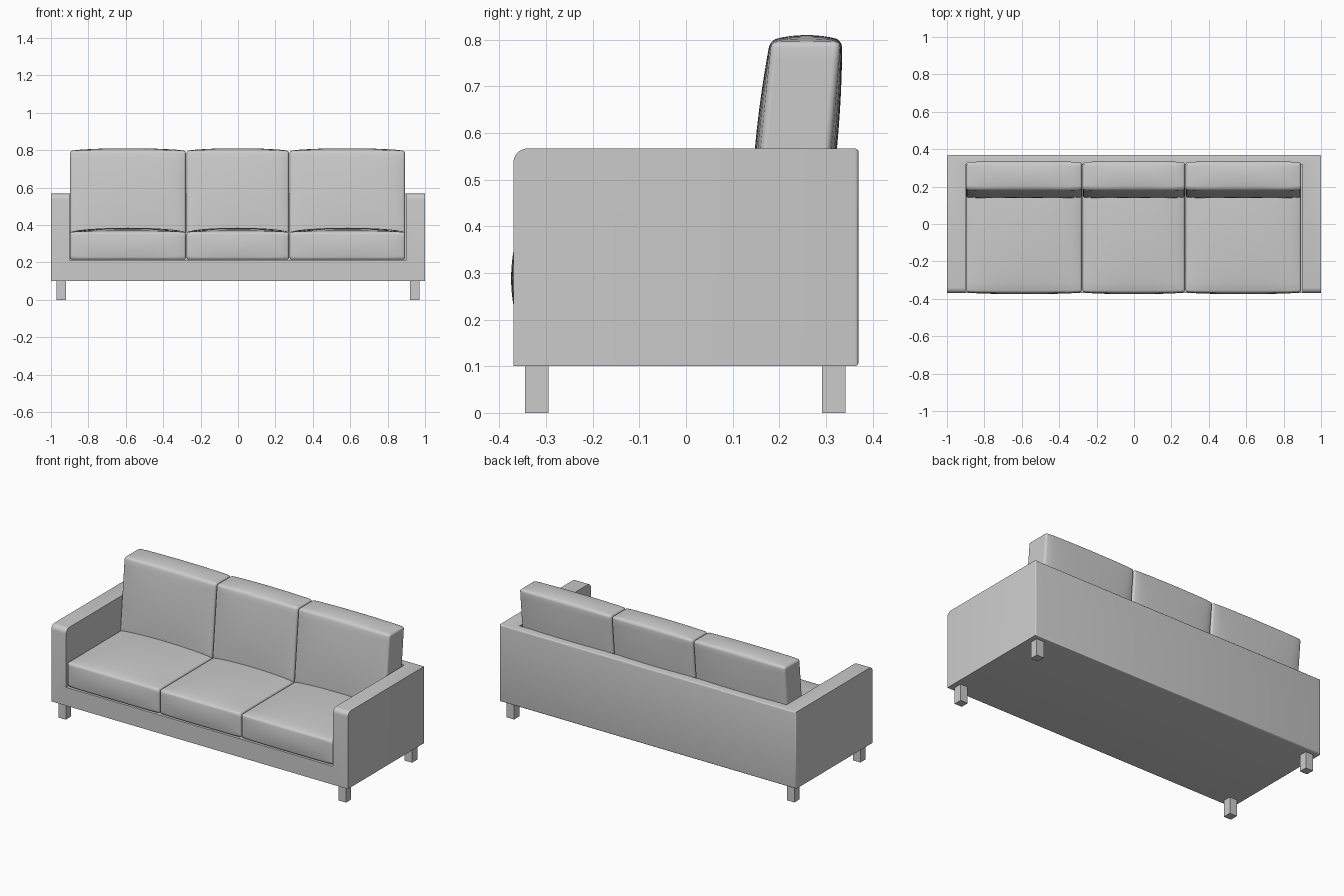
import bpy, bmesh
from mathutils import Vector

old = bpy.data.objects.get("Cube")
if old:
    bpy.data.objects.remove(old, do_unlink=True)

fabric = bpy.data.materials.new("light_grey")
fabric.use_nodes = True
GREY = (0.6, 0.6, 0.6, 1)
fabric.diffuse_color = GREY
fabric.node_tree.nodes["Principled BSDF"].inputs["Base Color"].default_value = GREY


def box_mesh(lo, hi):
    bm = bmesh.new()
    bmesh.ops.create_cube(bm, size=1)
    lo, hi = Vector(lo), Vector(hi)
    for v in bm.verts:
        v.co = (lo + hi) / 2 + v.co * (hi - lo)
    return bm


def finish(bm, name):
    mesh = bpy.data.meshes.new(name)
    bm.to_mesh(mesh)
    bm.free()
    mesh.materials.append(fabric)
    ob = bpy.data.objects.new(name, mesh)
    bpy.context.collection.objects.link(ob)
    return ob


def activate(ob):
    bpy.ops.object.select_all(action='DESELECT')
    ob.select_set(True)
    bpy.context.view_layer.objects.active = ob


def smooth(ob):
    activate(ob)
    bpy.ops.object.shade_smooth_by_angle(angle=0.6)


# Frame: one rounded block with the seat well cut out of it
bm = box_mesh((-1, -0.37, 0.1), (1, 0.37, 0.567))
front_top = [e for e in bm.edges if all(v.co.y < 0 and v.co.z > 0.5 for v in e.verts)]
bmesh.ops.bevel(bm, geom=front_top, offset=0.03, segments=6, profile=0.5, affect='EDGES')
rear = [e for e in bm.edges if all(v.co.y > 0.36 for v in e.verts)]
bmesh.ops.bevel(bm, geom=rear, offset=0.008, segments=3, profile=0.5, affect='EDGES')
frame = finish(bm, "frame")
cutter = finish(box_mesh((-0.9, -0.6, 0.212), (0.9, 0.318, 0.8)), "well_cutter")
cutter.hide_render = True
cut = frame.modifiers.new("well", 'BOOLEAN')
cut.operation, cut.solver, cut.object = 'DIFFERENCE', 'EXACT', cutter
activate(frame)
bpy.ops.object.modifier_apply(modifier="well")
bpy.data.objects.remove(cutter, do_unlink=True)
smooth(frame)


def cushion(name, lo, hi, puff, lean=0.0):
    """Padded box: faces swell outward by puff, upper part leans back."""
    bm = box_mesh((-1, -1, -1), (1, 1, 1))
    bmesh.ops.subdivide_edges(bm, edges=bm.edges[:], cuts=11, use_grid_fill=True)
    lo, hi = Vector(lo), Vector(hi)
    centre, half = (lo + hi) / 2, (hi - lo) / 2
    for v in bm.verts:
        u = v.co.copy()
        p = centre + Vector(a * b for a, b in zip(u, half))
        fx, fy, fz = (1 - c * c for c in u)
        p.y += puff[0] * u.y * (0.25 + 0.75 * fz) * fx ** 0.5
        p.z += puff[1] * max(u.z, 0) * fx ** 0.7 * fy ** 0.7
        p.y += lean * (p.z - lo.z)
        v.co = p
    ob = finish(bm, name)
    bevel = ob.modifiers.new("soft_edges", 'BEVEL')
    bevel.width, bevel.segments = 0.012, 3
    bevel.limit_method, bevel.angle_limit = 'ANGLE', 0.8
    activate(ob)
    bpy.ops.object.modifier_apply(modifier="soft_edges")
    smooth(ob)


# Seat and back cushions, three of each
for side, x0, x1 in (("right", -0.898, -0.279), ("middle", -0.275, 0.272),
                     ("left", 0.276, 0.893)):
    cushion(side + "_seat_cushion", (x0, -0.364, 0.214), (x1, 0.31, 0.363), (0.011, 0.022))
    cushion(side + "_back_cushion", (x0, 0.141, 0.35), (x1, 0.289, 0.796),
            (0.014, 0.014), lean=0.095)

# Legs
for fb, y in (("front", -0.32), ("back", 0.317)):
    for side, x in (("right", -0.945), ("left", 0.945)):
        finish(box_mesh((x - 0.025, y - 0.025, 0), (x + 0.025, y + 0.025, 0.102)),
               f"{fb}_{side}_leg")
